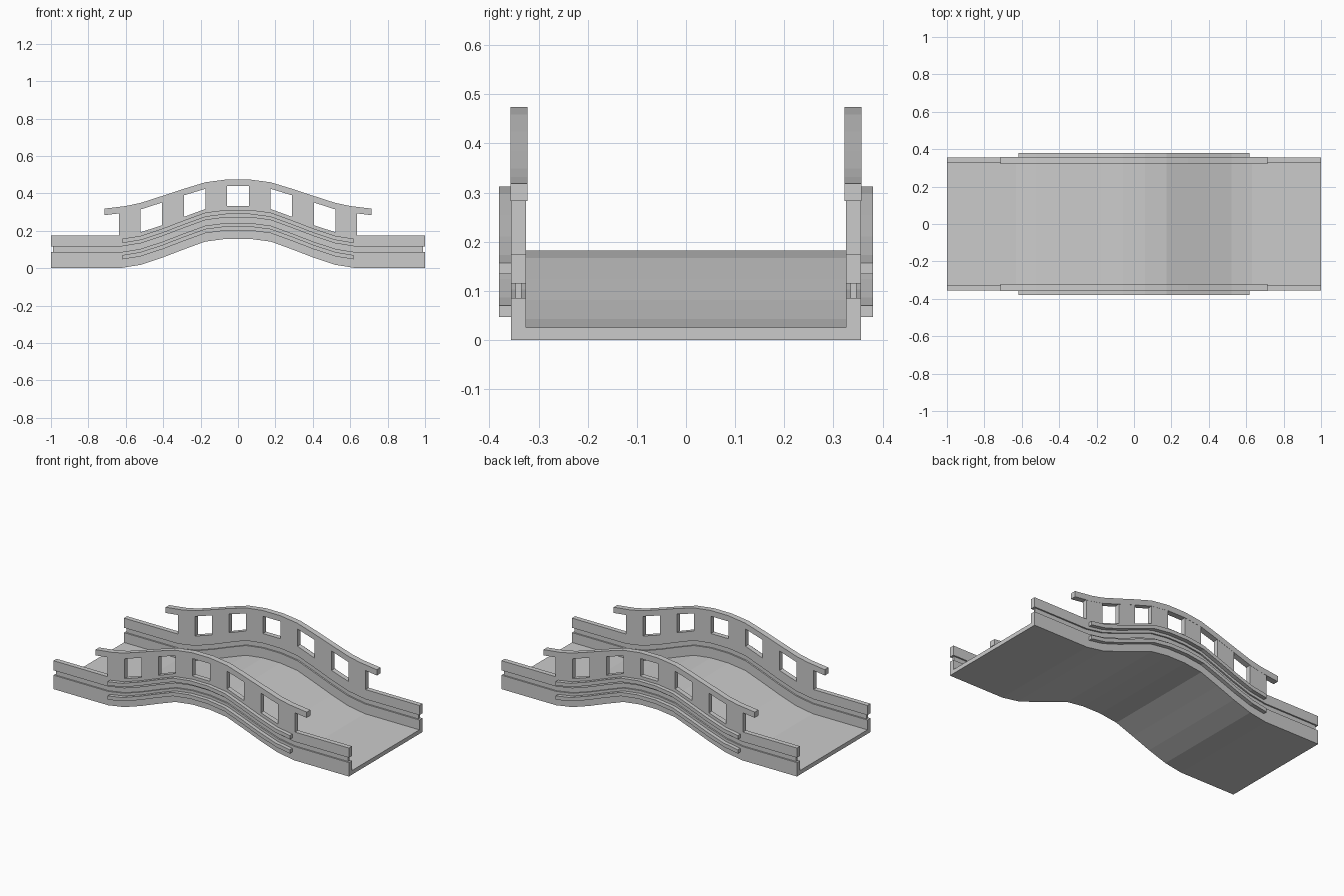
import bpy, bmesh

if "Cube" in bpy.data.objects:
    bpy.data.objects.remove(bpy.data.objects["Cube"])

# Half profiles of the hump: (x, rise)
DECK = [(0.06, 0.157), (0.175, 0.142), (0.29, 0.1), (0.405, 0.056), (0.52, 0.018), (0.63, 0.0), (1.0, 0.0)]
RAIL = [(0.06, 0.156), (0.175, 0.141), (0.29, 0.106), (0.405, 0.068), (0.52, 0.031), (0.6, 0.014), (0.715, 0.0)]


def rise(x, curve):
    x = abs(x)
    if x <= curve[0][0]:
        return curve[0][1]
    for (xa, za), (xb, zb) in zip(curve, curve[1:]):
        if x <= xb:
            return za + (zb - za) * (x - xa) / (xb - xa)
    return curve[-1][1]


def band(name, x0, x1, lo, hi, y0, y1, low_curve=DECK, high_curve=None):
    """Box swept along the hump between two heights above it."""
    high_curve = high_curve or low_curve
    knots = {s * p[0] for c in (low_curve, high_curve) for p in c for s in (-1, 1)}
    xs = [x0] + sorted(k for k in knots if x0 + 1e-4 < k < x1 - 1e-4) + [x1]
    bm = bmesh.new()
    rings = []
    for x in xs:
        a, b = lo + rise(x, low_curve), hi + rise(x, high_curve)
        rings.append([bm.verts.new((x, y, z)) for y, z in ((y0, a), (y1, a), (y1, b), (y0, b))])
    for r, s in zip(rings, rings[1:]):
        for i in range(4):
            j = (i + 1) % 4
            bm.faces.new((r[i], r[j], s[j], s[i]))
    bm.faces.new(rings[0])
    bm.faces.new(rings[-1])
    bmesh.ops.recalc_face_normals(bm, faces=bm.faces)
    mesh = bpy.data.meshes.new(name)
    bm.to_mesh(mesh)
    bm.free()
    obj = bpy.data.objects.new(name, mesh)
    bpy.context.collection.objects.link(obj)
    return obj


def both_sides(name, x0, x1, lo, hi, ya, yb, *curves):
    for side, s in (("front", -1), ("back", 1)):
        y0, y1 = sorted((s * ya, s * yb))
        band(f"{name}_{side}", x0, x1, lo, hi, y0, y1, *curves)


# Road deck
band("deck", -1, 1, 0, 0.025, -0.326, 0.326)

# Side walls: lower beam, recessed core, upper beam
both_sides("lower_beam", -1, 1, 0, 0.085, 0.326, 0.356)
both_sides("groove_core", -0.988, 0.988, 0.085, 0.115, 0.335, 0.347)
both_sides("upper_beam", -1, 1, 0.115, 0.174, 0.326, 0.356)

# Outer trim strips
both_sides("lower_trim", -0.617, 0.617, 0.045, 0.068, 0.356, 0.38)
both_sides("upper_trim", -0.617, 0.617, 0.132, 0.155, 0.356, 0.38)

# Railing posts between the openings
for i, (x0, x1) in enumerate(((0.06, 0.175), (0.29, 0.405), (0.52, 0.635))):
    both_sides(f"post_right_{i}", x0, x1, 0.174, 0.283, 0.326, 0.356, DECK, RAIL)
    both_sides(f"post_left_{i}", -x1, -x0, 0.174, 0.283, 0.326, 0.356, DECK, RAIL)

# Handrails
both_sides("handrail", -0.715, 0.715, 0.283, 0.318, 0.322, 0.357, RAIL)
